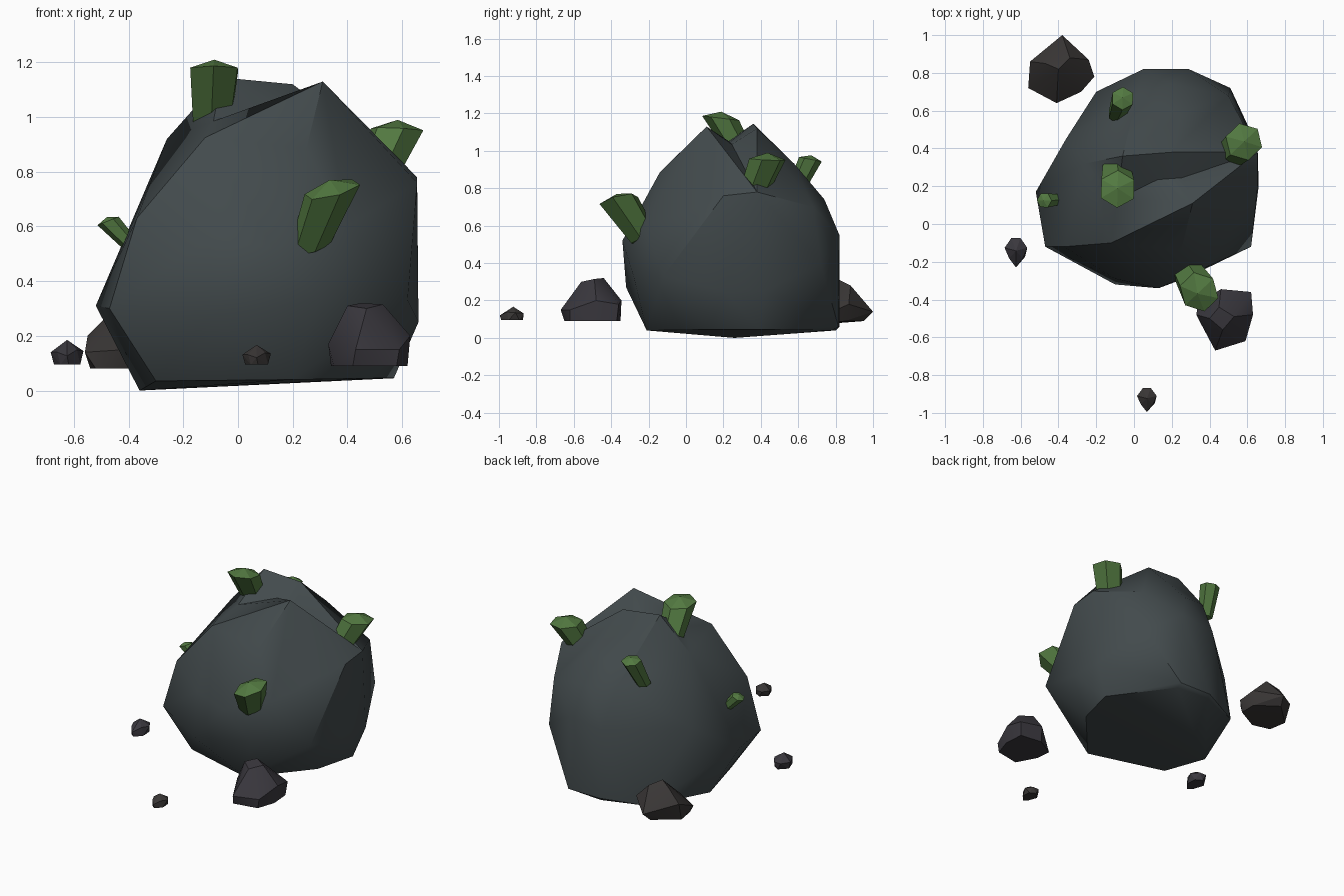
import bpy, bmesh, math
from mathutils import Vector

if "Cube" in bpy.data.objects:
    bpy.data.objects.remove(bpy.data.objects["Cube"])


def material(name, rgb):
    m = bpy.data.materials.new(name)
    m.diffuse_color = (*rgb, 1)
    m.use_nodes = True
    m.node_tree.nodes["Principled BSDF"].inputs["Base Color"].default_value = m.diffuse_color
    return m


ROCK = material("slate", (0.055, 0.069, 0.073))
GREEN = material("green_crystal", (0.085, 0.19, 0.052))
PURPLE = material("dark_stone", (0.042, 0.039, 0.048))
BROWN = material("brown_stone", (0.041, 0.037, 0.036))


def hull(name, points, mat):
    """Faceted convex stone from a handful of corner points."""
    bm = bmesh.new()
    for p in points:
        bm.verts.new(p)
    res = bmesh.ops.convex_hull(bm, input=bm.verts)
    loose = [g for g in res["geom_interior"] + res["geom_unused"]
             if isinstance(g, bmesh.types.BMVert)]
    bmesh.ops.delete(bm, geom=list(set(loose)), context='VERTS')
    bmesh.ops.recalc_face_normals(bm, faces=bm.faces)
    me = bpy.data.meshes.new(name)
    bm.to_mesh(me)
    bm.free()
    ob = bpy.data.objects.new(name, me)
    bpy.context.collection.objects.link(ob)
    me.materials.append(mat)
    return ob


def smooth(ob, deg):
    bpy.ops.object.select_all(action='DESELECT')
    ob.select_set(True)
    bpy.context.view_layer.objects.active = ob
    bpy.ops.object.shade_smooth_by_angle(angle=math.radians(deg))


# Main boulder: base ring, waist, shoulders, and two peaks
base = [(-.36, .26, 0), (-.30, -.06, .035), (.2, -.21, .04), (.5, .13, .045),
        (.57, .4, .045), (.3, .78, .04), (.07, .8, .04), (-.2, .7, .035)]
waist = [(-.52, .17, .31), (-.47, -.12, .3), (-.1, -.32, .27), (.29, -.28, .33),
         (.62, -.12, .33), (.66, .2, .25), (.65, .42, .25), (.51, .72, .4),
         (.29, .82, .55), (.05, .82, .52), (-.36, .45, .5), (.3, .815, .06),
         (.07, .82, .06)]
shoulder = [(.13, -.34, .52), (-.1, -.29, .56), (.4, -.22, .6), (.655, .2, .76),
            (.655, .38, .78), (.5, .68, .7), (.2, .74, .74), (.02, .69, .78),
            (-.37, -.12, .63), (.25, -.14, .885), (.25, .58, .93)]
side, corner, front_peak, back_a, back_b = top = [
    Vector(p) for p in ((-.26, .32, .92), (-.12, -.1, .925), (.31, .11, 1.13),
                        (-.06, .36, 1.145), (.2, .38, 1.12))]
boulder = hull("boulder", base + waist + shoulder + top, ROCK)

# Sink a valley between the front ridge and the back ridge
ridges = [{1, 2}, {0, 1}, {0, 3}, {3, 4}]
bm = bmesh.new()
bm.from_mesh(boulder.data)
tag = {}
for v in bm.verts:
    for i, t in enumerate(top):
        if (v.co - t).length < 1e-4:
            tag[v] = i
span = [e for e in bm.edges if all(v in tag for v in e.verts)
        and {tag[v] for v in e.verts} not in ridges]
new = bmesh.ops.subdivide_edges(bm, edges=span, cuts=1)["geom_inner"]
for v in new:
    if isinstance(v, bmesh.types.BMVert):
        v.co.z -= .09 if v.co.x > 0 else .05
bmesh.ops.triangulate(bm, faces=bm.faces)
bm.to_mesh(boulder.data)
bm.free()
smooth(boulder, 35)


# Crystals: leaning six-sided prisms flaring towards a shallow, nearly level tip
def crystal(name, root, tip, r, up=(0, 0, 1)):
    root, tip, up = Vector(root), Vector(tip), Vector(up).normalized()
    q = up.to_track_quat('Z', 'Y')
    pts = [tip + up * r * .35]
    deep = root - (tip - root) * .3
    for centre, rad in ((deep, r * .74), (tip, r)):
        pts += [centre + q @ Vector((rad * math.cos(i * math.pi / 3 + .5),
                                     rad * math.sin(i * math.pi / 3 + .5), 0))
                for i in range(6)]
    return hull(name, pts, GREEN)


crystal("crystal_top", (-.095, .29, .99), (-.087, .185, 1.175), .1, (0, .12, 1))
crystal("crystal_front", (.28, -.25, .57), (.345, -.36, .735), .108, (-.25, -.25, 1))
crystal("crystal_right", (.5, .36, .77), (.582, .435, .955), .1, (.05, .05, 1))
crystal("crystal_back", (-.085, .6, .82), (-.06, .665, .955), .062, (0, .2, 1))
crystal("crystal_left", (-.41, .13, .55), (-.475, .125, .62), .042, (-.4, 0, 1))

# Large loose stones
smooth(hull("stone_front", [
    (.35, -.52, .09), (.34, -.42, .09), (.42, -.65, .09), (.58, -.62, .09),
    (.62, -.5, .09), (.61, -.37, .09), (.46, -.35, .09),
    (.33, -.48, .17), (.43, -.67, .15), (.59, -.62, .15), (.63, -.48, .2),
    (.62, -.36, .18), (.46, -.345, .2), (.4, -.5, .31), (.47, -.56, .3),
    (.53, -.49, .315), (.45, -.44, .32)], PURPLE), 30)
smooth(hull("stone_back", [
    (-.52, .7, .08), (-.4, .67, .08), (-.25, .75, .08), (-.26, .85, .09),
    (-.4, .95, .09), (-.54, .82, .08),
    (-.56, .72, .14), (-.55, .86, .2), (-.38, 1.0, .14), (-.24, .87, .18),
    (-.21, .78, .14), (-.41, .64, .15), (-.28, .7, .16),
    (-.4, .82, .31), (-.47, .85, .28), (-.34, .88, .28)], BROWN), 30)


# Small pebbles share one shape
def pebble(name, x, y, z, sx, sy, h, mat):
    shape = [(-.8, .3, 0), (-.4, -.6, 0), (.1, -.9, 0), (.8, -.3, 0), (.7, .6, 0), (0, .9, 0),
             (-1, .3, .5), (0, -1, .35), (1, .3, .55), (.6, -.4, .6), (-.6, -.4, .5),
             (-.4, .95, .5), (.4, .95, .5), (0, .1, 1)]
    hull(name, [(x + a * sx, y + b * sy, z + c * h) for a, b, c in shape], mat)


pebble("pebble_left", -.625, -.15, .095, .06, .08, .09, PURPLE)
pebble("pebble_front", .068, -.93, .095, .052, .065, .072, BROWN)
